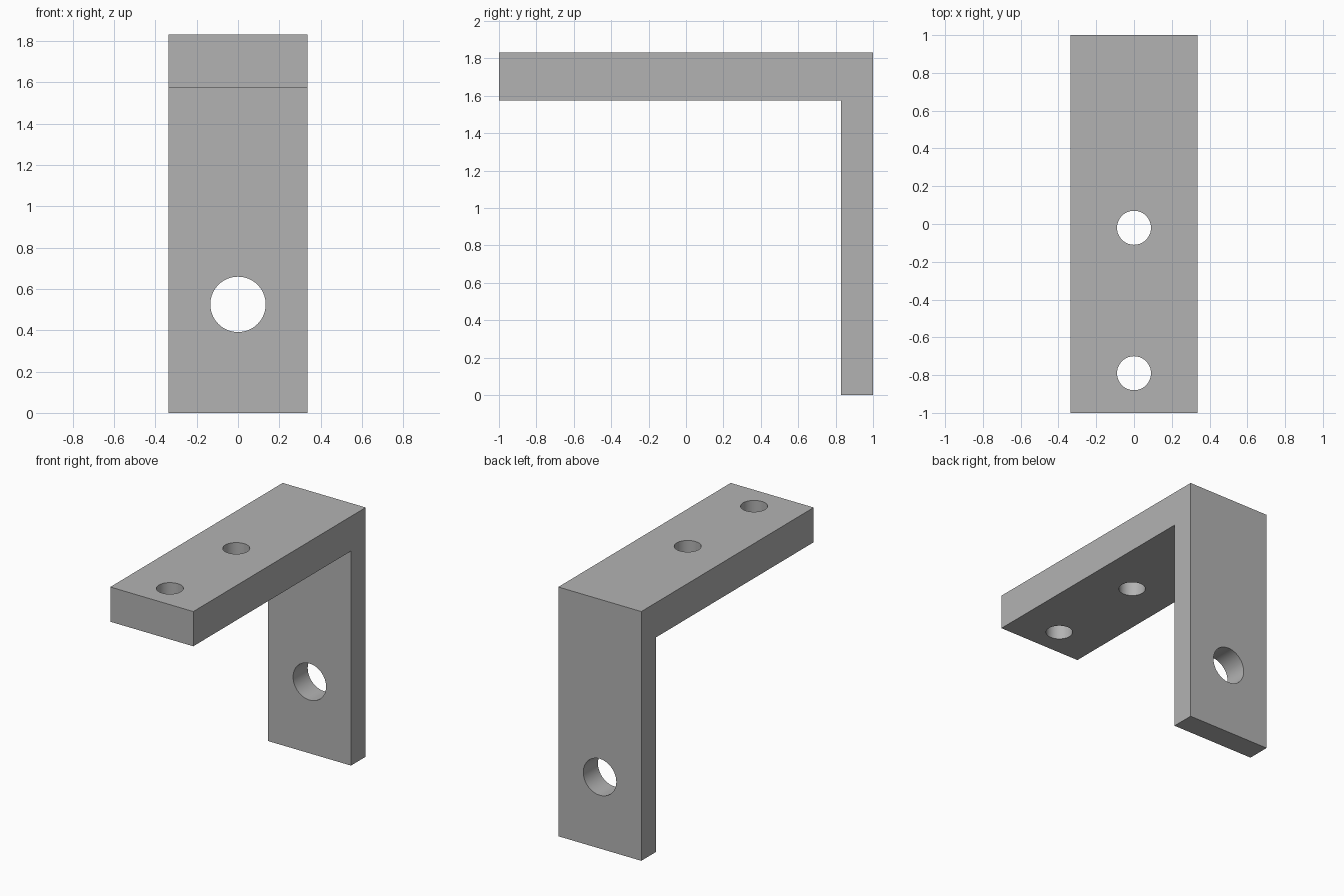
import bpy, bmesh, math

default = bpy.data.objects.get("Cube")
if default:
    bpy.data.objects.remove(default, do_unlink=True)

HALF_WIDTH = 0.337
HEIGHT = 1.83

grey = bpy.data.materials.new("plain grey")
grey.use_nodes = True
colour = (0.45, 0.45, 0.45, 1)
grey.diffuse_color = colour
grey.node_tree.nodes["Principled BSDF"].inputs["Base Color"].default_value = colour

# L-shaped bracket: side profile extruded across its width
profile = [(-1, 1.575), (0.83, 1.575), (0.83, 0), (1, 0), (1, HEIGHT), (-1, HEIGHT)]
bm = bmesh.new()
side = bm.faces.new([bm.verts.new((-HALF_WIDTH, y, z)) for y, z in profile])
extruded = bmesh.ops.extrude_face_region(bm, geom=[side])["geom"]
bmesh.ops.translate(bm, vec=(2 * HALF_WIDTH, 0, 0),
                    verts=[v for v in extruded if isinstance(v, bmesh.types.BMVert)])
bmesh.ops.recalc_face_normals(bm, faces=bm.faces)
mesh = bpy.data.meshes.new("bracket")
bm.to_mesh(mesh)
bm.free()
mesh.materials.append(grey)
bracket = bpy.data.objects.new("bracket", mesh)
bpy.context.collection.objects.link(bracket)


def drill(radius, location, tilt=0):
    """Cut a round hole through the bracket."""
    bpy.ops.mesh.primitive_cylinder_add(vertices=64, radius=radius, depth=0.6,
                                        location=location, rotation=(tilt, 0, 0))
    cutter = bpy.context.object
    cutter.name = "hole_cutter"
    cutter.hide_render = True
    cutter.data.materials.append(grey)
    bpy.ops.object.select_all(action='DESELECT')
    bracket.select_set(True)
    bpy.context.view_layer.objects.active = bracket
    cut = bracket.modifiers.new("hole", 'BOOLEAN')
    cut.operation = 'DIFFERENCE'
    cut.solver = 'EXACT'
    cut.object = cutter
    bpy.ops.object.modifier_apply(modifier=cut.name)
    bpy.data.objects.remove(cutter, do_unlink=True)


# Two screw holes in the arm, one larger hole in the upright
for y in (-0.79, -0.02):
    drill(0.09, (0, y, 1.7))
drill(0.134, (0, 0.915, 0.525), math.pi / 2)

# Smooth hole walls, crisp bracket edges
bpy.ops.object.shade_smooth_by_angle(angle=math.radians(30))
